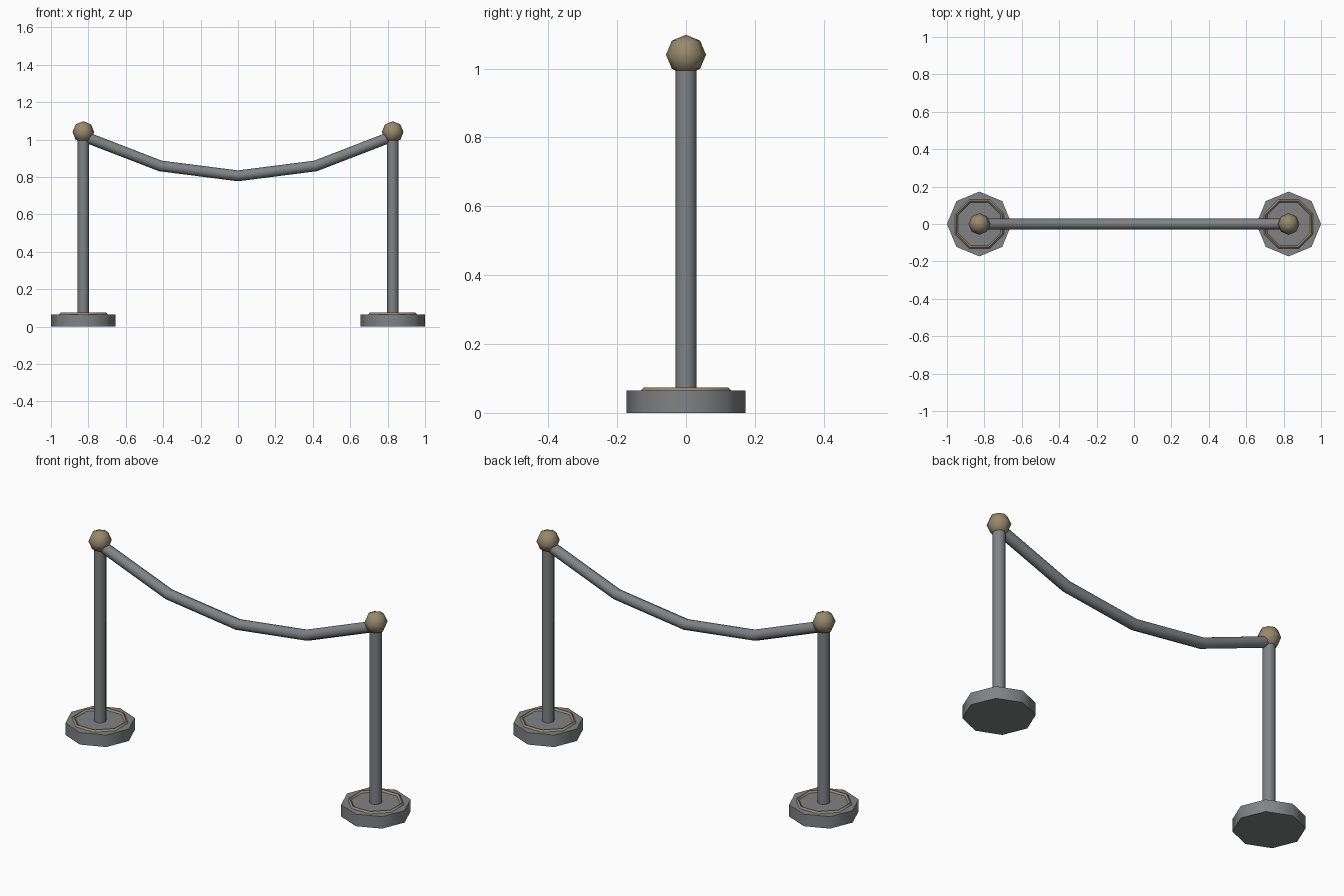
import bpy
from math import radians

cube = bpy.data.objects.get("Cube")
if cube:
    bpy.data.objects.remove(cube)


def material(name, colour):
    m = bpy.data.materials.new(name)
    m.use_nodes = True
    m.diffuse_color = colour
    m.node_tree.nodes["Principled BSDF"].inputs["Base Color"].default_value = colour
    return m


grey = material("grey", (0.22, 0.225, 0.23, 1))
brass = material("dull brass", (0.31, 0.25, 0.15, 1))

POST_X = 0.827
BASE_TOP = 0.065


def finish(name, mat):
    obj = bpy.context.object
    obj.name = name
    obj.data.materials.append(mat)
    bpy.ops.object.shade_smooth_by_angle(angle=radians(60))
    return obj


def cylinder(name, radius, bottom, top, x, mat):
    bpy.ops.mesh.primitive_cylinder_add(
        vertices=8, radius=radius, depth=top - bottom,
        location=(x, 0, (bottom + top) / 2))
    finish(name, mat)


# Two matching stanchions
for side, x in (("left", POST_X), ("right", -POST_X)):
    cylinder(side + "_base", 0.173, 0, BASE_TOP, x, grey)
    cylinder(side + "_post", 0.031, BASE_TOP - 0.01, 1.03, x, grey)

    # Half-sunk trim ring on the base
    bpy.ops.mesh.primitive_torus_add(
        major_segments=8, minor_segments=4, major_radius=0.133,
        minor_radius=0.009, location=(x, 0, BASE_TOP),
        rotation=(0, 0, radians(22.5)))
    finish(side + "_trim_ring", brass)

    # Ball finial
    bpy.ops.mesh.primitive_uv_sphere_add(
        segments=8, ring_count=4, radius=0.058, location=(x, 0, 1.04))
    finish(side + "_finial", brass)

# Sagging rope, swept along a symmetric path
path = [(-POST_X, 1.018), (-0.415, 0.859), (0, 0.806),
        (0.415, 0.859), (POST_X, 1.018)]
curve = bpy.data.curves.new("rope", "CURVE")
curve.dimensions = "3D"
curve.bevel_depth = 0.029
curve.bevel_resolution = 2
curve.use_fill_caps = True
spline = curve.splines.new("POLY")
spline.points.add(len(path) - 1)
for point, (x, z) in zip(spline.points, path):
    point.co = (x, 0, z, 1)
rope = bpy.data.objects.new("rope", curve)
bpy.context.collection.objects.link(rope)
bpy.ops.object.select_all(action="DESELECT")
rope.select_set(True)
bpy.context.view_layer.objects.active = rope
bpy.ops.object.convert(target="MESH")
finish("rope", grey)
